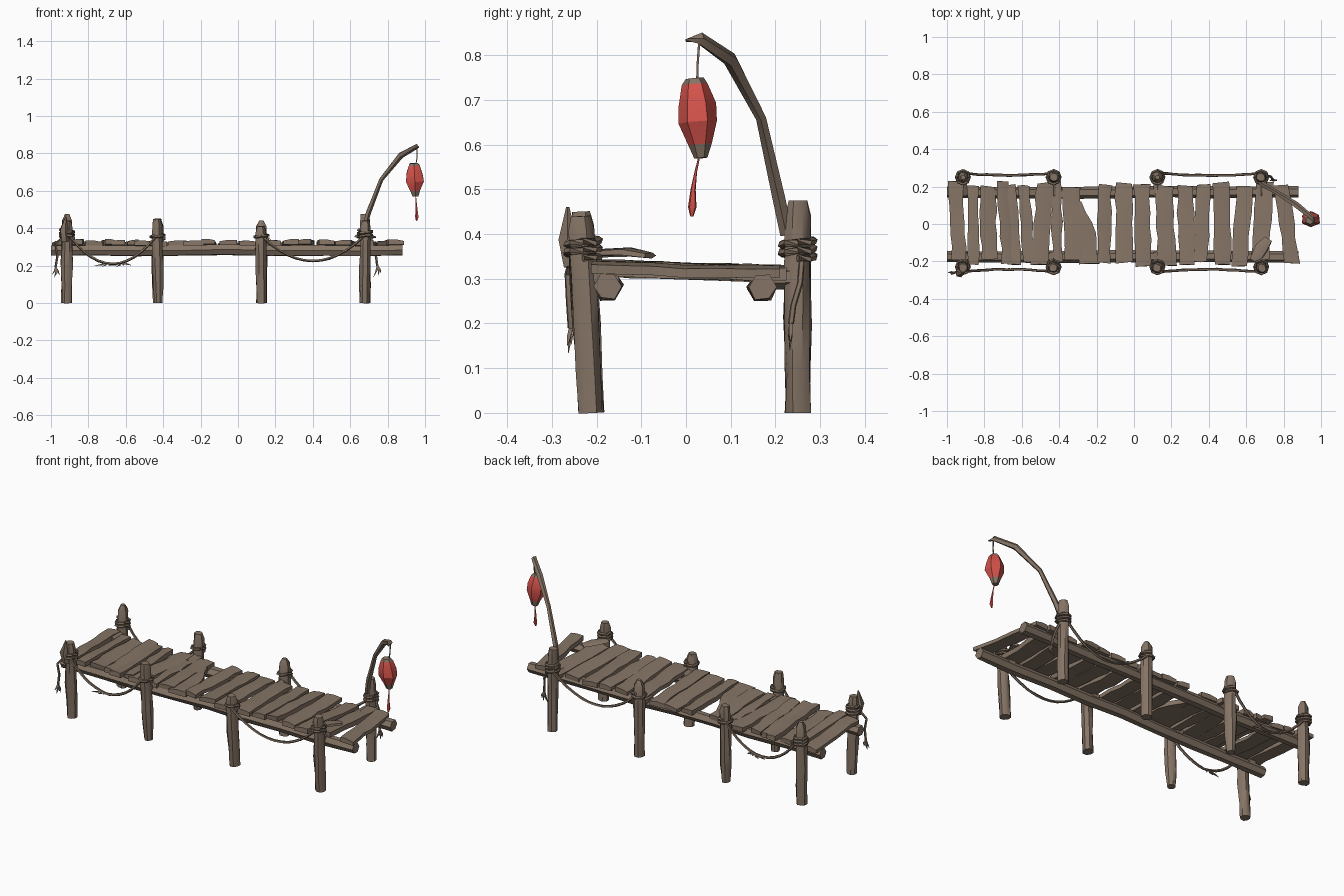
import bpy, bmesh, math, random
from mathutils import Vector

random.seed(7)
cube = bpy.data.objects.get("Cube")
if cube:
    bpy.data.objects.remove(cube, do_unlink=True)


def material(name, rgb):
    m = bpy.data.materials.new(name)
    m.use_nodes = True
    m.diffuse_color = (*rgb, 1)
    m.node_tree.nodes["Principled BSDF"].inputs["Base Color"].default_value = (*rgb, 1)
    return m


WOOD = material("weathered wood", (0.235, 0.175, 0.13))
ROPE = material("old rope", (0.21, 0.155, 0.115))
RED = material("lantern red", (0.66, 0.085, 0.07))


def jit(a):
    return random.uniform(-a, a)


def finish(name, bm, mats, angle=40):
    bmesh.ops.recalc_face_normals(bm, faces=bm.faces)
    mesh = bpy.data.meshes.new(name)
    bm.to_mesh(mesh)
    bm.free()
    for m in mats:
        mesh.materials.append(m)
    ob = bpy.data.objects.new(name, mesh)
    bpy.context.collection.objects.link(ob)
    bpy.ops.object.select_all(action='DESELECT')
    ob.select_set(True)
    bpy.context.view_layer.objects.active = ob
    bpy.ops.object.shade_smooth_by_angle(angle=math.radians(angle))
    return ob


def add_rings(bm, rings):
    """Skin a list of equal point loops and cap both ends."""
    loops = [[bm.verts.new(p) for p in ring] for ring in rings]
    n = len(loops[0])
    for a, b in zip(loops, loops[1:]):
        for i in range(n):
            bm.faces.new((a[i], a[(i + 1) % n], b[(i + 1) % n], b[i]))
    bm.faces.new(loops[0])
    bm.faces.new(loops[-1])


def add_tube(bm, pts, radii, sides, rough=0.0, squash=1.0):
    """Tapered tube along a path; squash flattens it sideways."""
    pts = [Vector(p) for p in pts]
    rings = []
    for i, p in enumerate(pts):
        d = (pts[min(i + 1, len(pts) - 1)] - pts[max(i - 1, 0)]).normalized()
        up = Vector((0, 1, 0)) if abs(d.y) < 0.8 else Vector((0, 0, 1))
        u = d.cross(up).normalized()
        v = d.cross(u)
        ring = []
        for k in range(sides):
            t = math.tau * (k + 0.5) / sides
            r = radii[i] * (1 + jit(rough))
            ring.append(p + u * math.cos(t) * r + v * math.sin(t) * r * squash)
        rings.append(ring)
    add_rings(bm, rings)


def tube(name, pts, radii, sides, mat, rough=0.0, squash=1.0):
    bm = bmesh.new()
    add_tube(bm, pts, radii, sides, rough, squash)
    return finish(name, bm, [mat])


# Posts: x, top of front post, top of back post
POSTS = [(-0.915, 0.44, 0.475), (-0.43, 0.45, 0.44), (0.125, 0.41, 0.44), (0.68, 0.44, 0.475)]
for i, (x, front_top, back_top) in enumerate(POSTS):
    for side, y0, y1, top in (("front", -0.212, -0.235, front_top), ("back", 0.25, 0.25, back_top)):
        lean = jit(0.008)
        pts = [(x + lean * (0.5 - t), y0 + (y1 - y0) * t, top * t)
               for t in (0, 0.2, 0.45, 0.7, 0.93, 1)]
        tip = 0.012 if (side == "back" and i in (0, 2)) else 0.022
        foot = 0.024 if i == 1 else 0.029
        tube(f"{side}_post_{i + 1}", pts, [foot, 0.029, 0.032, 0.031, 0.029, tip], 8, WOOD, 0.12)

# Splintered stump on the front corner post
tube("front_corner_splinter", [(-0.925, -0.25, 0.33), (-0.93, -0.265, 0.39), (-0.92, -0.265, 0.46)],
     [0.022, 0.026, 0.004], 5, WOOD, 0.2)

# Long beams under the deck
for name, y, z in (("front_beam", -0.175, 0.283), ("back_beam", 0.17, 0.28)):
    xs = [-1.0 + 1.88 * i / 8 for i in range(9)]
    tube(name, [(x, y + jit(0.004), z + jit(0.004)) for x in xs], [0.031] * 9, 6, WOOD, 0.08)
# Short brackets joining each post to its beam
for i, (x, _, _) in enumerate(POSTS):
    for side, s in (("front", -1), ("back", 1)):
        tube(f"{side}_bracket_{i + 1}", [(x, s * 0.15, 0.3), (x, s * 0.24, 0.305)],
             [0.025, 0.025], 6, WOOD, 0.1)


def plank(name, xc, width, skew, y0, y1, broken=False):
    """Warped board across the deck with worn edges."""
    lift, roll = jit(0.005), jit(0.005)
    rings = []
    for j in range(7):
        t = j / 6
        y = y0 + (y1 - y0) * t
        c = xc + skew * (t - 0.5)
        a, b = c - width / 2 + jit(0.006), c + width / 2 + jit(0.006)
        if broken:
            b -= width * 0.75 * max(0, t - 0.5) * 2
        z = 0.333 - 0.026 * (y + 0.2) + lift + jit(0.003)
        th = 0.024
        yl, yr = y + jit(0.006), y + jit(0.006)
        rings.append([(a, yl, z - th), (b, yr, z - th), (b, yr, z + roll),
                      ((a + b) / 2, y, z + 0.004), (a, yl, z - roll)])
    bm = bmesh.new()
    add_rings(bm, rings)
    finish(name, bm, [WOOD], 30)


# Deck planks: left edge, right edge, skew
PLANKS = [(-.985, -.905, -.02), (-.89, -.83, -.01), (-.82, -.735, -.01), (-.72, -.66, -.03),
          (-.685, -.615, -.03), (-.605, -.545, -.03), (-.535, -.445, .03), (-.44, -.385, -.01),
          (-.375, -.285, -.01), (-.195, -.125, .01), (-.1, -.005, 0), (.005, .09, -.01),
          (.12, .215, -.02), (.235, .32, -.01), (.325, .405, .02), (.425, .515, -.01),
          (.535, .62, .03), (.64, .735, .02), (.775, .855, -.06)]
for i, (a, b, skew) in enumerate(PLANKS):
    plank(f"plank_{i + 1}", (a + b) / 2, b - a, skew, -0.208 + jit(0.018), 0.215 + jit(0.018))
plank("broken_plank", -0.25, 0.1, -0.02, -0.21, 0.12, broken=True)
# Loose board lying on the end of the deck
tube("loose_board", [(0.645, -0.2, 0.357), (0.685, -0.13, 0.36), (0.72, -0.08, 0.352)],
     [0.03, 0.04, 0.025], 5, WOOD, 0.15, 0.3)


def frayed_end(bm, p, spread, length):
    """Handful of loose strands hanging from a point."""
    for k in range(4):
        q = Vector(p) + Vector((spread * (k - 1.5) / 1.5, jit(0.008), -length * random.uniform(0.6, 1)))
        mid = (Vector(p) + q) / 2 + Vector((spread * 0.2, 0, 0))
        add_tube(bm, [p, mid, q], [0.005, 0.006, 0.001], 4)


# Sagging ropes, each strung between a pair of posts
for side, y in (("front", -0.255), ("back", 0.272)):
    for k, (xa, xb, low) in enumerate(((-0.9, -0.44, 0.21), (0.13, 0.67, 0.225))):
        pts, n = [], 12
        for j in range(n + 1):
            t = j / n
            sag = 1 - (2 * t - 1) ** 2
            pts.append((xa + (xb - xa) * t, y - math.copysign(0.012, y) * sag + jit(0.002),
                        0.355 - (0.355 - low) * sag))
        bm = bmesh.new()
        add_tube(bm, pts, [0.0075] * (n + 1), 5, 0.1)
        if k == 0:
            frayed_end(bm, pts[5 if side == "front" else 7], 0.06, 0.02)
        finish(f"{side}_rope_{k + 1}", bm, [ROPE])

# Rope coils wound around the posts
for i, (x, _, _) in enumerate(POSTS):
    for side, y in (("front", -0.23), ("back", 0.25)):
        turns = 2.5 if i in (0, 3) else 1.3
        n = int(turns * 8)
        r = 0.036
        pts = [(x + r * math.cos(math.tau * j / 8), y + r * math.sin(math.tau * j / 8),
                0.345 + 0.018 * j / 8 + jit(0.003)) for j in range(n + 1)]
        tube(f"{side}_rope_coil_{i + 1}", pts, [0.0085] * (n + 1), 5, ROPE)

# Loose rope tails hanging off two corner posts
for name, pts in (("front_rope_tail", [(-.94, -.255, .35), (-.975, -.265, .31), (-.965, -.262, .25), (-.975, -.258, .19)]),
                  ("back_rope_tail", [(.7, .26, .35), (.73, .255, .29), (.74, .24, .24), (.745, .235, .2)])):
    bm = bmesh.new()
    add_tube(bm, pts, [0.007] * 4, 5)
    frayed_end(bm, pts[-1], 0.02, 0.06)
    finish(name, bm, [ROPE])

# Curved lantern arm lashed to the back corner post
tube("lantern_arm", [(.675, .225, .40), (.695, .208, .48), (.765, .168, .66), (.87, .10, .79), (.955, .03, .838), (.965, .0, .833)],
     [0.015, 0.015, 0.012, 0.017, 0.014, 0.004], 5, WOOD)
tube("lantern_hook", [(.957, .03, .835), (.958, .026, .78), (.95, .025, .735)], [0.0035] * 3, 4, ROPE)

# Paper lantern: wooden caps at both ends, red body between
profile = [(0.748, 0.024), (0.735, 0.033), (0.69, 0.05), (0.65, 0.053), (0.60, 0.03), (0.57, 0.018)]
bm = bmesh.new()
add_tube(bm, [(0.945 + 0.05 * (0.66 - z), 0.026 + 0.08 * (0.66 - z), z) for z, _ in profile],
         [r for _, r in profile], 6, 0.06, 0.85)
for f in bm.faces:
    z = f.calc_center_median().z
    f.material_index = 0 if 0.59 < z < 0.735 else 1
finish("lantern", bm, [RED, WOOD], 25)
tube("lantern_tassel", [(.95, .03, .575), (.953, .022, .54), (.955, .016, .5), (.957, .014, .46), (.955, .013, .44)],
     [0.002, 0.003, 0.006, 0.01, 0.004], 5, RED)
